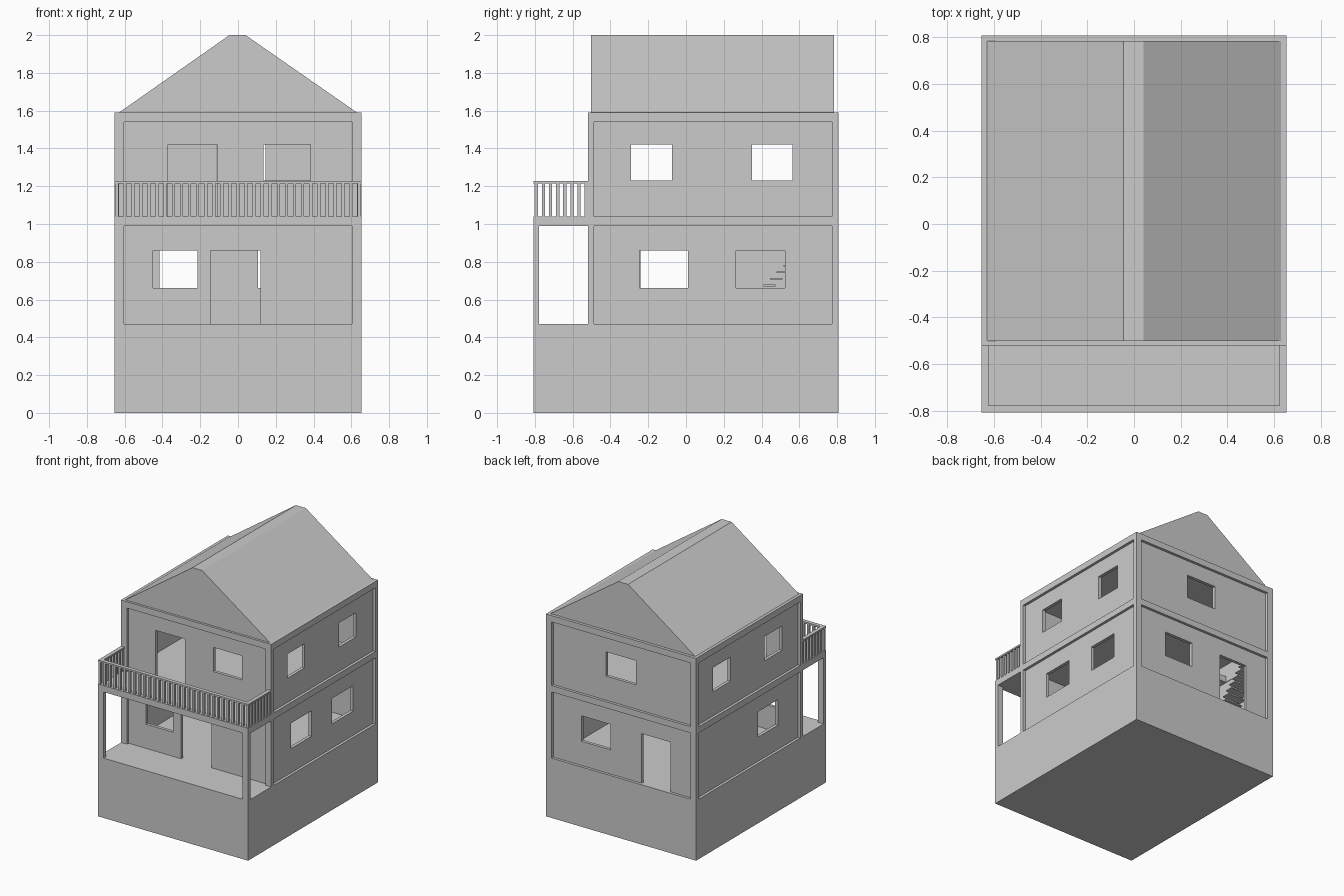
import bpy, bmesh

if "Cube" in bpy.data.objects:
    bpy.data.objects.remove(bpy.data.objects["Cube"])

X, Y, FRONT = 0.653, 0.807, -0.52      # half width, half depth, front wall plane
G, F1, F2, TOP = 0.47, 0.99, 1.04, 1.59  # ground floor, slab bottom/top, eaves


def boxes(name, spans):
    """One object made of boxes given as (x0, x1, y0, y1, z0, z1)."""
    bm = bmesh.new()
    for x0, x1, y0, y1, z0, z1 in spans:
        vs = bmesh.ops.create_cube(bm, size=1)["verts"]
        for v in vs:
            v.co.x = x1 if v.co.x > 0 else x0
            v.co.y = y1 if v.co.y > 0 else y0
            v.co.z = z1 if v.co.z > 0 else z0
    me = bpy.data.meshes.new(name)
    bm.to_mesh(me)
    bm.free()
    ob = bpy.data.objects.new(name, me)
    bpy.context.collection.objects.link(ob)
    return ob


def cut(target, name, *span):
    c = boxes(name, [span])
    c.hide_render = True
    c.display_type = 'WIRE'
    m = target.modifiers.new(name, 'BOOLEAN')
    m.operation, m.solver, m.object = 'DIFFERENCE', 'EXACT', c


# Foundation
boxes("foundation", [(-X, X, -Y, Y, 0, G)])

# Hollow wall shell with two storeys
walls = boxes("walls", [(-0.632, 0.632, -0.499, 0.786, 0.46, 1.585)])
cut(walls, "lower_room", -0.607, 0.607, -0.474, 0.761, 0.40, F1)
cut(walls, "upper_room", -0.607, 0.607, -0.474, 0.761, F2, 1.55)
cut(walls, "stairwell", -0.603, -0.445, 0.33, 0.757, 0.95, 1.08)

# Front and back openings: x range, z range
for name, x0, x1, z0, z1 in [("front_window", -0.45, -0.215, 0.66, 0.86),
                             ("front_door", -0.145, 0.12, 0.44, 0.86),
                             ("balcony_door", -0.37, -0.11, F2 + 0.001, 1.42),
                             ("upper_front_window", 0.135, 0.385, 1.23, 1.42)]:
    cut(walls, name + "_cutter", x0, x1, -0.55, -0.44, z0, z1)
for name, x0, x1, z0, z1 in [("back_window", 0.105, 0.36, 0.66, 0.86),
                             ("back_door", -0.415, -0.165, 0.44, 0.86),
                             ("upper_back_window", -0.115, 0.145, 1.23, 1.42)]:
    cut(walls, name + "_cutter", x0, x1, 0.73, 0.83, z0, z1)

# Side openings: side, y range, z range
for side, y0, y1, z0, z1 in [(1, -0.245, 0.01, 0.66, 0.86), (-1, -0.24, 0.01, 0.66, 0.86),
                             (1, 0.265, 0.525, 0.66, 0.86),
                             (1, -0.29, -0.075, 1.23, 1.42), (-1, -0.29, -0.075, 1.23, 1.42),
                             (1, 0.35, 0.565, 1.23, 1.42), (-1, 0.35, 0.565, 1.23, 1.42)]:
    xs = sorted((side * 0.58, side * 0.68))
    cut(walls, "side_window_cutter", *xs, y0, y1, z0, z1)

# Projecting corner posts and beams around the walls
PX, PY = 0.603, 0.033
posts, beams = [], []
for x0, x1 in ((-X, -PX), (PX, X)):
    posts += [(x0, x1, FRONT, FRONT + PY, G, TOP), (x0, x1, Y - PY, Y, G, TOP)]
for z0, z1 in ((F1, F2), (TOP - 0.05, TOP)):
    beams += [(-PX, PX, FRONT, FRONT + 0.03, z0, z1), (-PX, PX, Y - 0.03, Y, z0, z1)]
    for x0, x1 in ((-X, -0.625), (0.625, X)):
        beams.append((x0, x1, FRONT + PY, Y - PY, z0, z1))
boxes("corner_posts", posts)
boxes("frame_beams", beams)

# Porch posts and balcony floor
boxes("porch_posts", [(x0, x1, -Y, -Y + 0.03, G, F1) for x0, x1 in ((-X, -PX), (PX, X))])
boxes("balcony_floor", [(-X, X, -Y, FRONT, F1, F2)])

# Balcony handrail
R0, R1, W = 1.215, 1.228, 0.03
boxes("handrail", [(-X, X, -Y, -Y + W, R0, R1),
                   (-X, -X + W, -Y + W, FRONT, R0, R1),
                   (X - W, X, -Y + W, FRONT, R0, R1)])

# Balusters along the front and both sides
bal, n, m, w = [], 30, 7, 0.017
for i in range(n + 1):
    x = -X + 0.003 + i * (2 * X - 0.006 - w) / n
    bal.append((x, x + w, -Y + 0.006, -Y + 0.024, F2, R0))
for i in range(1, m + 1):
    y = -Y + 0.006 + i * (FRONT + Y - 0.006 - w) / m
    for x in (-X + 0.006, X - 0.024):
        bal.append((x, x + 0.018, y, y + w, F2, R0))
boxes("balusters", bal)

# Open inner staircase rising to the back
boxes("stair_treads", [(-0.605, -0.45, 0.235 + 0.035 * i, min(0.30 + 0.035 * i, 0.76),
                        G + 0.025 + 0.035 * i, G + 0.034 + 0.035 * i) for i in range(15)])

# Gabled roof with a narrow flat ridge
bm = bmesh.new()
prof = [(-0.635, 1.58), (0.635, 1.58), (0.63, TOP), (0.04, 2.0), (-0.045, 2.0), (-0.63, TOP)]
face = bm.faces.new([bm.verts.new((x, -0.502, z)) for x, z in prof])
ext = bmesh.ops.extrude_face_region(bm, geom=[face])["geom"]
bmesh.ops.translate(bm, vec=(0, 1.286, 0), verts=[v for v in ext if isinstance(v, bmesh.types.BMVert)])
bmesh.ops.recalc_face_normals(bm, faces=bm.faces)
me = bpy.data.meshes.new("roof")
bm.to_mesh(me)
bm.free()
bpy.context.collection.objects.link(bpy.data.objects.new("roof", me))
